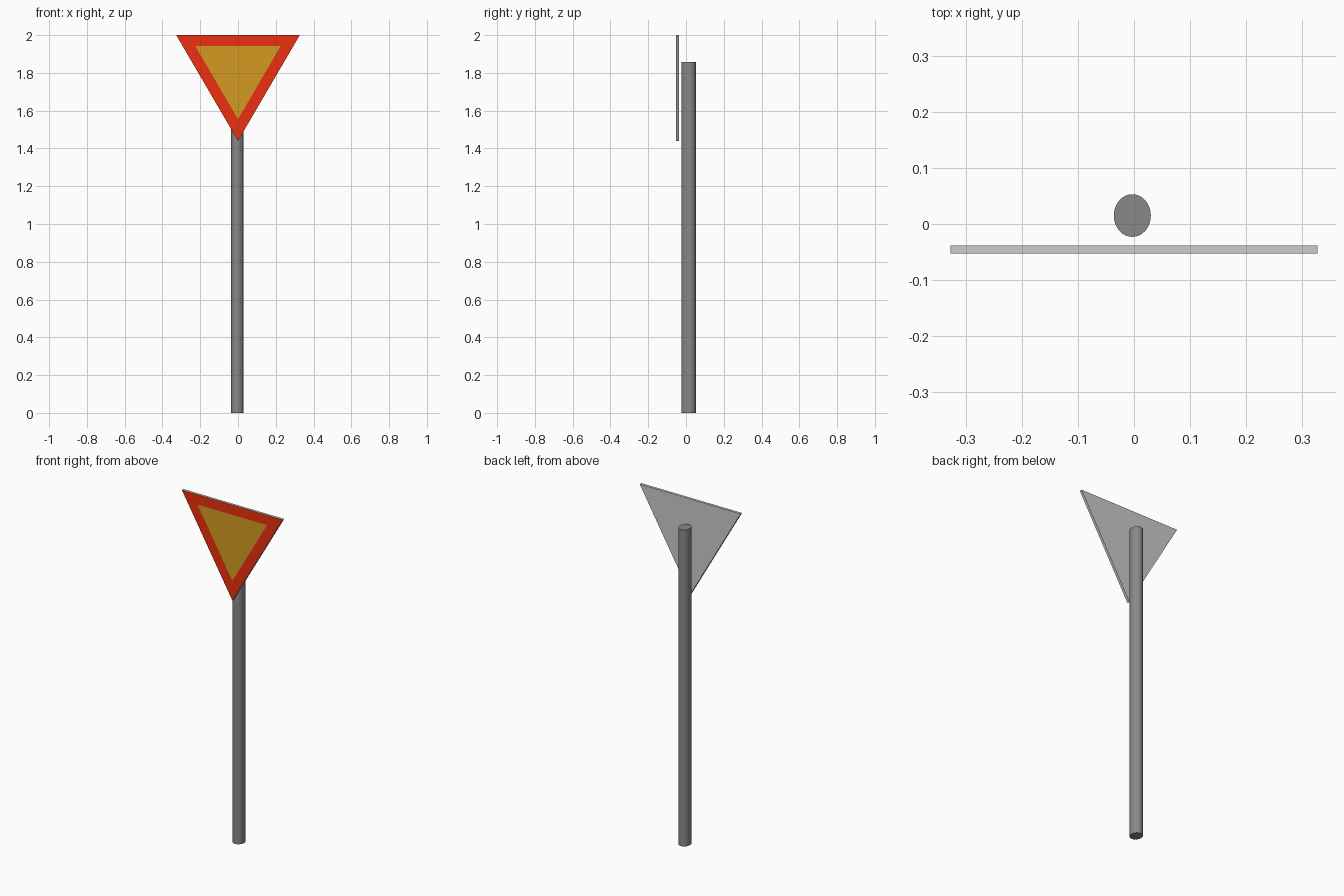
import bpy, bmesh

if "Cube" in bpy.data.objects:
    bpy.data.objects.remove(bpy.data.objects["Cube"])


def material(name, rgb):
    m = bpy.data.materials.new(name)
    m.diffuse_color = (*rgb, 1)
    m.use_nodes = True
    m.node_tree.nodes["Principled BSDF"].inputs["Base Color"].default_value = m.diffuse_color
    return m


dark = material("dark_metal", (0.25, 0.25, 0.25))
grey = material("bare_metal", (0.7, 0.7, 0.7))
red = material("red_border", (0.85, 0.03, 0.005))
amber = material("amber_panel", (0.65, 0.33, 0.015))

# Pole: slightly oval tube with closed ends
POLE_TOP = 1.857
bpy.ops.mesh.primitive_cylinder_add(vertices=32, radius=1, depth=POLE_TOP,
                                    location=(-0.003, 0.015, POLE_TOP / 2))
pole = bpy.context.object
pole.name = "pole"
pole.scale = (0.033, 0.038, 1)
bpy.ops.object.transform_apply(location=False, rotation=False, scale=True)
bpy.ops.object.shade_smooth_by_angle()
pole.data.materials.append(dark)

# Sign plate: inverted triangle, front split into border and centre panel
FRONT, BACK = -0.053, -0.038


def triangle(bm, half_width, top, tip, y):
    return [bm.verts.new(p) for p in
            ((-half_width, y, top), (0, y, tip), (half_width, y, top))]


bm = bmesh.new()
outer = triangle(bm, 0.327, 2.0, 1.44, FRONT)
inner = triangle(bm, 0.226, 1.942, 1.555, FRONT)
back = triangle(bm, 0.327, 2.0, 1.44, BACK)
bm.faces.new(inner).material_index = 2
bm.faces.new(back[::-1])
for i in range(3):
    j = (i + 1) % 3
    bm.faces.new((outer[i], outer[j], inner[j], inner[i])).material_index = 1
    bm.faces.new((outer[j], outer[i], back[i], back[j]))
bmesh.ops.recalc_face_normals(bm, faces=bm.faces)
mesh = bpy.data.meshes.new("sign_plate")
bm.to_mesh(mesh)
bm.free()
for m in (grey, red, amber):
    mesh.materials.append(m)
plate = bpy.data.objects.new("sign_plate", mesh)
bpy.context.collection.objects.link(plate)
